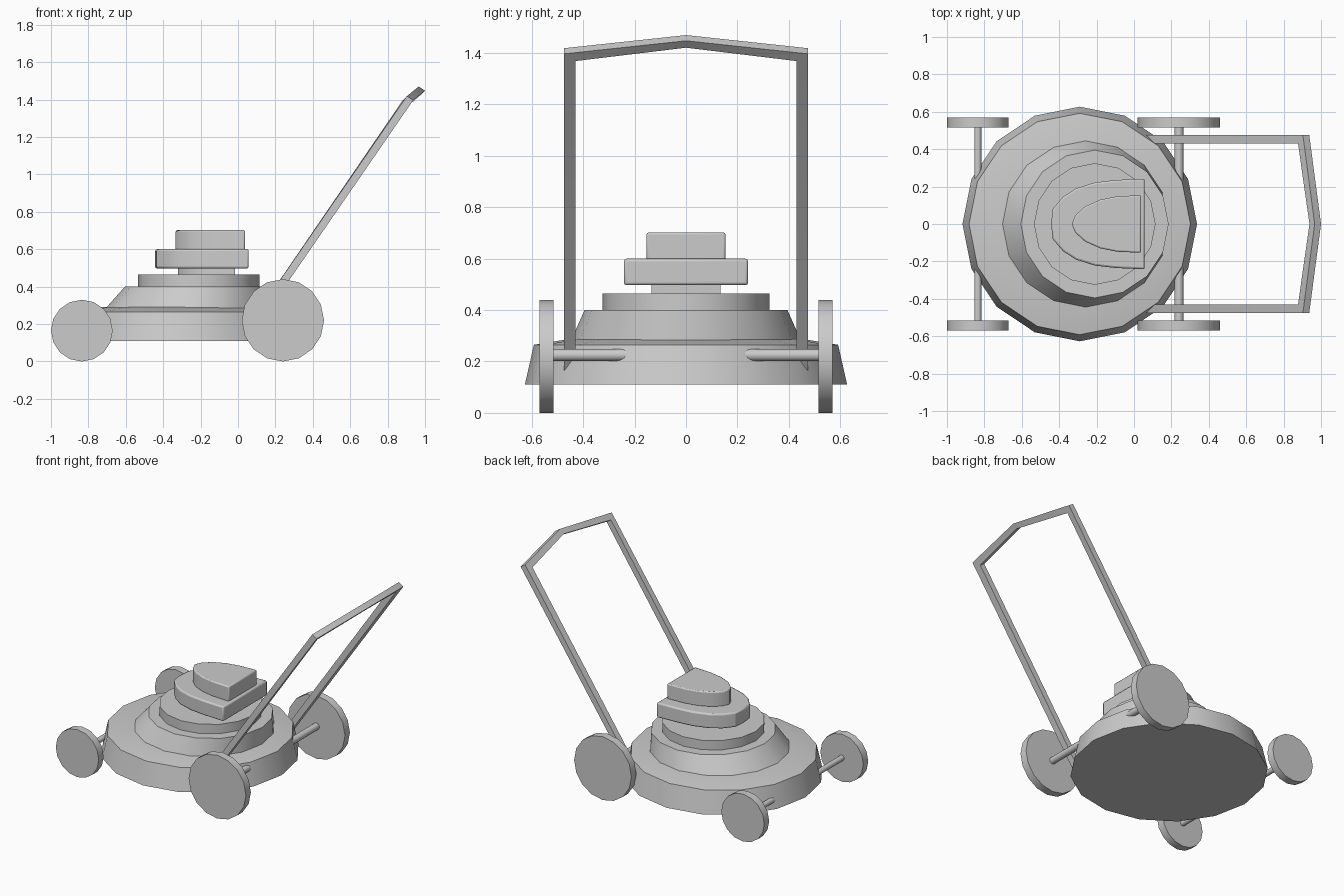
import bpy
import bmesh
import math

cube = bpy.data.objects.get("Cube")
if cube:
    bpy.data.objects.remove(cube, do_unlink=True)

grey = bpy.data.materials.new("plain grey")
grey.use_nodes = True
GREY = (0.6, 0.6, 0.6, 1)
grey.diffuse_color = GREY
grey.node_tree.nodes["Principled BSDF"].inputs["Base Color"].default_value = GREY


def loft(name, rings, bevel=0.0, angle=30):
    """Skin a list of equal-sized point rings and cap both ends."""
    bm = bmesh.new()
    rows = [[bm.verts.new(p) for p in ring] for ring in rings]
    n = len(rows[0])
    for a, b in zip(rows, rows[1:]):
        for i in range(n):
            j = (i + 1) % n
            bm.faces.new((a[i], a[j], b[j], b[i]))
    bm.faces.new(rows[0][::-1])
    bm.faces.new(rows[-1])
    bmesh.ops.recalc_face_normals(bm, faces=bm.faces[:])
    me = bpy.data.meshes.new(name)
    bm.to_mesh(me)
    bm.free()
    me.materials.append(grey)
    me.shade_smooth()
    me.set_sharp_from_angle(angle=math.radians(angle))
    ob = bpy.data.objects.new(name, me)
    bpy.context.collection.objects.link(ob)
    if bevel:
        mod = ob.modifiers.new("soft_edges", "BEVEL")
        mod.width = bevel
        mod.segments = 2
        mod.limit_method = "ANGLE"
        mod.angle_limit = math.radians(50)
    return ob


def disc(cx, r, z, n=16):
    """Horizontal ring of points."""
    return [(cx + r * math.cos(2 * math.pi * i / n),
             r * math.sin(2 * math.pi * i / n), z) for i in range(n)]


def wheel_ring(cx, cz, r, y, n=16):
    """Upright ring of points facing along y."""
    return [(cx + r * math.cos(2 * math.pi * i / n), y,
             cz + r * math.sin(2 * math.pi * i / n)) for i in range(n)]


def shell(name, half, z0, z1, bevel):
    """Extruded block with a rounded nose, from half of its outline."""
    outline = half + [(x, -y) for x, y in reversed(half) if y > 0]
    loft(name, [[(x, y, z) for x, y in outline] for z in (z0, z1)], bevel)


# Deck and stepped housing
loft("deck", [disc(-0.29, 0.627, 0.11), disc(-0.29, 0.592, 0.265),
              disc(-0.29, 0.44, 0.29)], angle=35)
loft("deck_cone", [disc(-0.27, 0.455, 0.265), disc(-0.21, 0.395, 0.40)])
loft("engine_base", [disc(-0.21, 0.325, 0.39), disc(-0.21, 0.325, 0.465)])

# Engine
shell("engine_neck", [(-0.015, 0.135), (-0.17, 0.13), (-0.26, 0.09),
                      (-0.31, 0.035), (-0.32, 0)], 0.46, 0.50, 0)
shell("engine_body", [(0.057, 0.242), (-0.10, 0.235), (-0.21, 0.222), (-0.31, 0.19),
                      (-0.38, 0.145), (-0.435, 0.08), (-0.443, 0)], 0.497, 0.60, 0.01)
shell("engine_cover", [(0.038, 0.154), (-0.09, 0.148), (-0.18, 0.13), (-0.26, 0.095),
                       (-0.315, 0.045), (-0.333, 0)], 0.595, 0.702, 0.008)

# Wheels and stub axles on both sides
for side, s in (("a", 1), ("b", -1)):
    for kind, x, r, az, ar in (("small", -0.835, 0.165, 0.165, 0.019),
                               ("large", 0.24, 0.22, 0.225, 0.024)):
        loft(f"{kind}_wheel_{side}",
             [wheel_ring(x, r, r, s * y) for y in (0.516, 0.57)])
        loft(f"{kind}_axle_{side}",
             [wheel_ring(x, az, ar, s * y, 12) for y in (0.20, 0.53)], angle=40)


# Handle: square bar bent at two corners and at the middle of the grip
def bar(outer, inner):
    """Four corners of the bar from its outer and inner centre points."""
    nx, nz = 0.017, -0.011
    (ox, oy, oz), (ix, iy, iz) = outer, inner
    return [(ox + nx, oy, oz + nz), (ox - nx, oy, oz - nz),
            (ix - nx, iy, iz - nz), (ix + nx, iy, iz + nz)]


def handle_end(s):
    foot = bar((0.07, s * 0.475, 0.175), (0.07, s * 0.43, 0.175))
    corner = bar((0.920, s * 0.475, 1.408), (0.894, s * 0.43, 1.380))
    return [foot, corner]


apex = bar((0.983, 0, 1.459), (0.955, 0, 1.432))
loft("handle", handle_end(1) + [apex] + handle_end(-1)[::-1])
